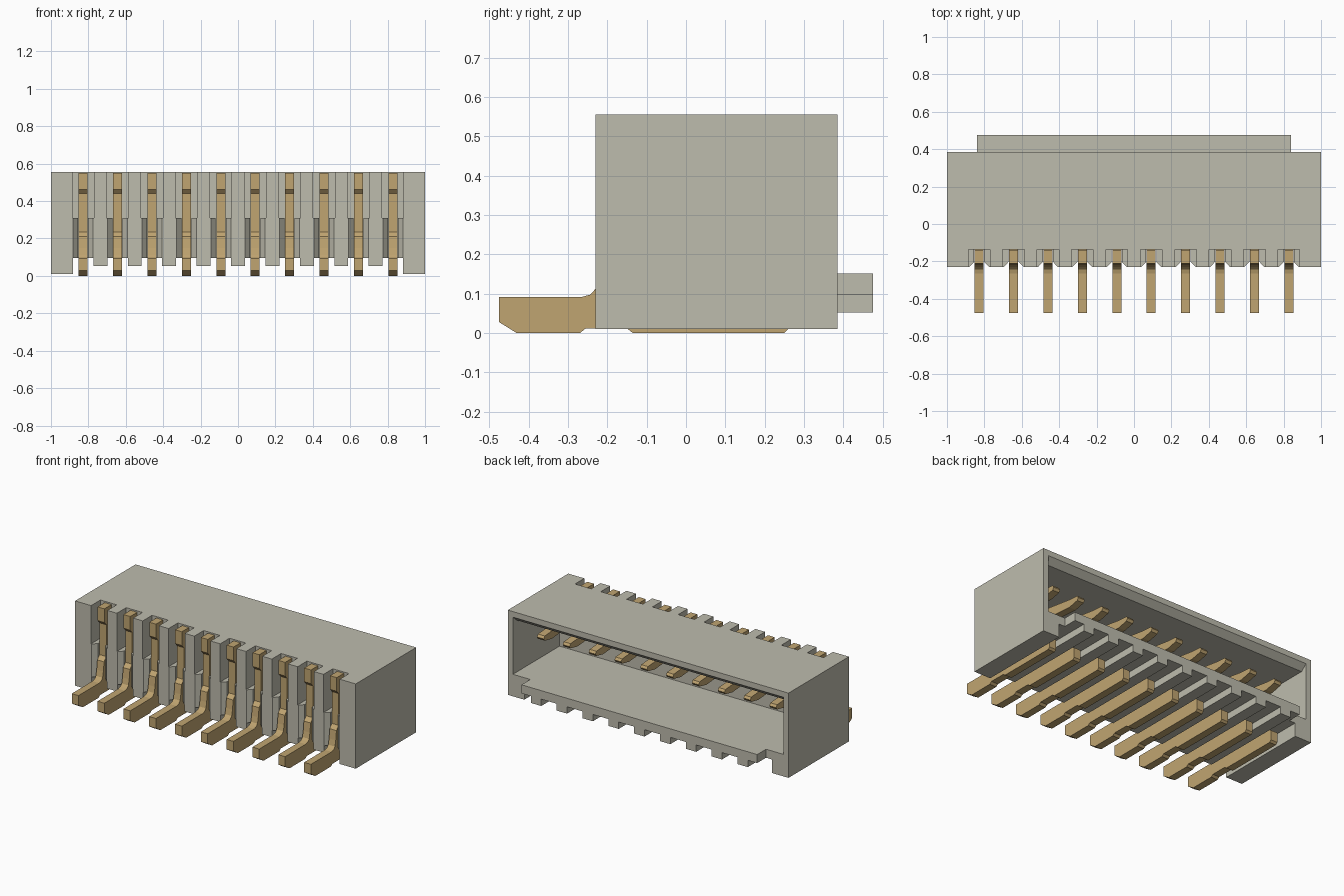
import bpy, bmesh
from mathutils import Vector

if "Cube" in bpy.data.objects:
    bpy.data.objects.remove(bpy.data.objects["Cube"])


def material(name, rgb):
    m = bpy.data.materials.new(name)
    m.use_nodes = True
    m.diffuse_color = (*rgb, 1)
    m.node_tree.nodes["Principled BSDF"].inputs["Base Color"].default_value = (*rgb, 1)
    return m


ivory = material("ivory plastic", (0.515, 0.503, 0.42))
brass = material("brass", (0.53, 0.375, 0.165))


def prisms(name, items, mat):
    """One object made of prisms: (axis, 2D outline, start, end)."""
    bm = bmesh.new()
    for axis, outline, a, b in items:
        place = {"x": lambda p, t: (t, p[0], p[1]),
                 "z": lambda p, t: (p[0], p[1], t)}[axis]
        f = bm.faces.new([bm.verts.new(place(p, a)) for p in outline])
        ext = bmesh.ops.extrude_face_region(bm, geom=[f])
        move = Vector(place((0, 0), b - a))
        for v in ext["geom"]:
            if isinstance(v, bmesh.types.BMVert):
                v.co += move
    bmesh.ops.recalc_face_normals(bm, faces=bm.faces)
    me = bpy.data.meshes.new(name)
    bm.to_mesh(me)
    bm.free()
    me.materials.append(mat)
    ob = bpy.data.objects.new(name, me)
    bpy.context.collection.objects.link(ob)
    return ob


def box(x0, x1, y0, y1, z0, z1):
    return ("z", [(x0, y0), (x1, y0), (x1, y1), (x0, y1)], z0, z1)


def combine(target, items, operation):
    """Apply a boolean with a temporary tool object."""
    tool = prisms("tool", items, ivory)
    tool.hide_render = True
    mod = target.modifiers.new("cut", "BOOLEAN")
    mod.operation, mod.solver, mod.object = operation, "EXACT", tool
    bpy.context.view_layer.objects.active = target
    bpy.ops.object.modifier_apply(modifier=mod.name)
    bpy.data.objects.remove(tool)


pin_x = [(i - 4.5) * 0.184 for i in range(10)]

# Housing block with the protruding floor lip
housing = prisms("housing", [box(-1, 1, -0.23, 0.385, 0.01, 0.556)], ivory)
combine(housing, [box(-0.84, 0.84, 0.2, 0.475, 0.03, 0.18)], "UNION")

# Mating cavity, open at the back, with a chamfered upper edge
cavity = [(-0.09, 0.152), (0.6, 0.152), (0.6, 0.52), (0.385, 0.52),
          (0.345, 0.485), (-0.09, 0.485)]
combine(housing, [("x", cavity, -0.964, 0.964)], "DIFFERENCE")

# Underside relief between the end feet, then a channel for each pin
combine(housing, [box(-0.87, 0.87, -0.5, 0.7, -0.1, 0.053)], "DIFFERENCE")
combine(housing, [box(x - 0.055, x + 0.055, -0.5, 0.7, -0.2, 0.097) for x in pin_x],
        "DIFFERENCE")

# Front slots: wide above, narrow with a flared mouth below
combine(housing, [box(x - 0.058, x + 0.058, -0.4, -0.135, 0.31, 0.7) for x in pin_x],
        "DIFFERENCE")
flare = [(-0.063, -0.24), (0.063, -0.24), (0.027, -0.203),
         (0.027, -0.135), (-0.027, -0.135), (-0.027, -0.203)]
combine(housing, [("z", [(x + p[0], p[1]) for p in flare], 0.03, 0.35) for x in pin_x],
        "DIFFERENCE")

# Pins: solder foot, bottom bar, upright and contact arm in one outline
pin = [(-0.475, 0.028), (-0.43, 0), (-0.27, 0), (-0.255, 0.012), (-0.15, 0.012),
       (-0.135, 0), (0.25, 0), (0.262, 0.012), (0.262, 0.075), (0.24, 0.09),
       (-0.14, 0.09), (-0.14, 0.36), (-0.05, 0.38), (0.22, 0.36), (0.29, 0.375),
       (0.30, 0.39), (0.29, 0.405), (0.22, 0.41), (-0.05, 0.45), (-0.14, 0.46),
       (-0.14, 0.55), (-0.212, 0.55), (-0.212, 0.462), (-0.192, 0.44),
       (-0.192, 0.235), (-0.215, 0.21), (-0.222, 0.15), (-0.23, 0.113),
       (-0.243, 0.098), (-0.265, 0.092), (-0.475, 0.092)]
for i, x in enumerate(pin_x):
    prisms(f"pin_{i + 1}", [("x", pin, x - 0.024, x + 0.024)], brass)
